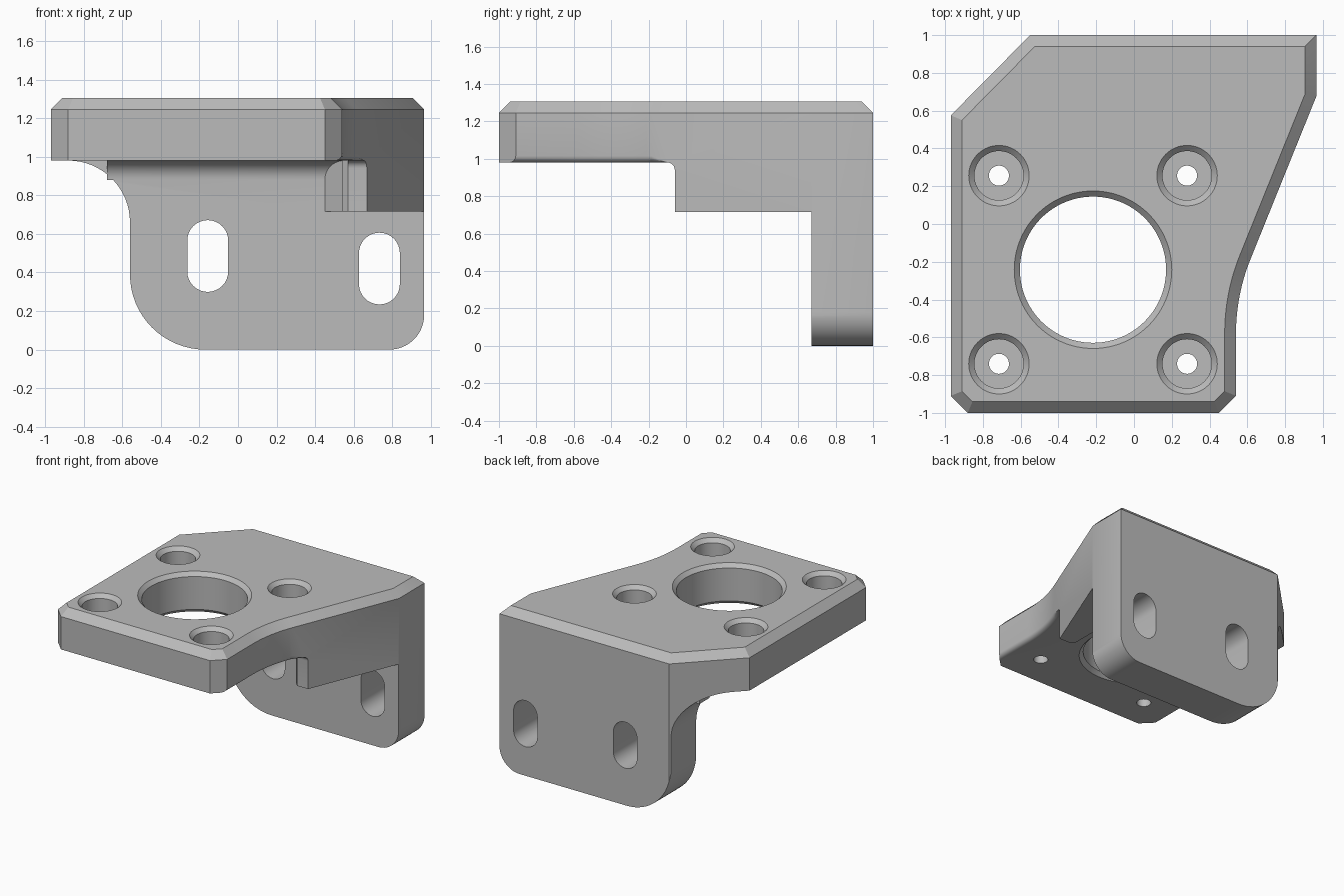
import bpy, bmesh
from math import sin, cos, pi, radians

cube = bpy.data.objects.get("Cube")
if cube:
    bpy.data.objects.remove(cube, do_unlink=True)

grey = bpy.data.materials.new("plain_grey")
grey.use_nodes = True
grey.diffuse_color = (0.5, 0.5, 0.5, 1)
grey.node_tree.nodes["Principled BSDF"].inputs["Base Color"].default_value = (0.5, 0.5, 0.5, 1)


def arc(cx, cy, r, a, b, n=16):
    angles = [radians(a + (b - a) * i / n) for i in range(n + 1)]
    return [(cx + r * cos(t), cy + r * sin(t)) for t in angles]


def make_object(name, bm):
    bmesh.ops.recalc_face_normals(bm, faces=bm.faces)
    mesh = bpy.data.meshes.new(name)
    bm.to_mesh(mesh)
    bm.free()
    mesh.materials.append(grey)
    ob = bpy.data.objects.new(name, mesh)
    bpy.context.collection.objects.link(ob)
    return ob


def prism(name, points, lo, hi, axis="z", chamfer=0):
    """Extrude a flat outline along one axis, optionally chamfering its far rim."""
    place = {"x": lambda u, v, w: (w, u, v),
             "y": lambda u, v, w: (u, w, v),
             "z": lambda u, v, w: (u, v, w)}[axis]
    bm = bmesh.new()
    near = [bm.verts.new(place(u, v, lo)) for u, v in points]
    far = [bm.verts.new(place(u, v, hi - chamfer)) for u, v in points]
    bm.faces.new(near[::-1])
    cap = bm.faces.new(far)
    for i in range(len(points)):
        j = (i + 1) % len(points)
        bm.faces.new((near[i], near[j], far[j], far[i]))
    bmesh.ops.recalc_face_normals(bm, faces=bm.faces)
    if chamfer:
        bmesh.ops.inset_region(bm, faces=[cap], thickness=chamfer, depth=chamfer,
                               use_even_offset=True)
    return make_object(name, bm)


def turned(name, x, y, profile, n=64):
    """Closed round solid from (radius, height) pairs."""
    bm = bmesh.new()
    rings = [[bm.verts.new((x + r * cos(2 * pi * i / n), y + r * sin(2 * pi * i / n), z))
              for i in range(n)] for r, z in profile]
    for a, b in zip(rings, rings[1:]):
        for i in range(n):
            j = (i + 1) % n
            bm.faces.new((a[i], a[j], b[j], b[i]))
    bm.faces.new(rings[0])
    bm.faces.new(rings[-1])
    return make_object(name, bm)


def combine(ob, other, operation):
    mod = ob.modifiers.new("combine", "BOOLEAN")
    mod.operation, mod.solver, mod.object = operation, "EXACT", other
    bpy.context.view_layer.objects.active = ob
    bpy.ops.object.modifier_apply(modifier=mod.name)
    bpy.data.objects.remove(other, do_unlink=True)


UNDER, TOP = 0.98, 1.305

# Full plan outline with chamfered top rim
plan = [(-0.97, 0.575), (-0.97, -0.91), (-0.88, -1), (0.45, -1), (0.54, -0.91)]
plan += arc(1.59, -0.58, 1.05, 180, 158)
plan += [(0.965, 0.675), (0.965, 1), (-0.55, 1)]
bracket = prism("mounting_bracket", plan, -0.1, TOP, chamfer=0.06)

# Oversized stock: top slab, back wall, side rib and inner fillet
stock = prism("slab", [(-2, -2), (2, -2), (2, 2), (-2, 2)], UNDER, 1.6)
wall = arc(-0.88, 0.66, 0.32, 90, 0) + arc(-0.17, 0.39, 0.39, 180, 270)
wall += arc(0.785, 0.18, 0.18, 270, 360) + [(1.2, 0.2), (1.2, 1.1), (-0.88, 1.1)]
combine(stock, prism("back_wall", wall, 0.67, 1.3, "y"), "UNION")
rib = [(0.57, -0.06), (1.3, -0.06), (1.3, 0.76), (0.45, 0.76), (0.45, 0.67),
       (0.54, 0.58), (0.54, -0.03)]
combine(stock, prism("side_rib", rib, 0.715, 1.15), "UNION")
fillet = arc(0.57, 0.88, 0.1, 90, 0, 10) + [(0.8, 0.88), (0.8, 1.05), (0.57, 1.05)]
combine(stock, prism("inner_fillet", fillet, -0.68, 0.56, "x"), "UNION")
front_fillet = arc(-0.1, 0.94, 0.04, 90, 0, 6) + [(0.02, 0.94), (0.02, 1.06), (-0.1, 1.06)]
combine(stock, prism("rib_fillet", front_fillet, 0.57, 1.3, "x"), "UNION")
combine(bracket, stock, "INTERSECT")

# Rounded lower edge beside the rib
bm = bmesh.new()
bm.from_mesh(bracket.data)
edges = [e for e in bm.edges
         if all(abs(v.co.z - UNDER) < 0.002 and v.co.x > 0.535 and v.co.y < -0.18
                for v in e.verts) and len(e.link_faces) == 2
         and any(abs(f.normal.z) < 0.1 for f in e.link_faces)]
bmesh.ops.bevel(bm, geom=edges, offset=0.035, segments=4, profile=0.5, affect="EDGES")
bm.to_mesh(bracket.data)
bm.free()

# Central bore with chamfered rims
CX, CY = -0.217, -0.242
bore = [(0.417, 0.9), (0.417, UNDER), (0.387, UNDER + 0.03), (0.387, TOP - 0.03),
        (0.417, TOP), (0.417, 1.4)]
combine(bracket, turned("bore", CX, CY, bore, 96), "DIFFERENCE")

# Four counterbored screw holes
screw = [(0.053, 0.9), (0.053, 1.12), (0.13, 1.12), (0.13, TOP - 0.03),
         (0.16, TOP), (0.16, 1.4)]
for sx in (-1, 1):
    for sy in (-1, 1):
        cutter = turned("screw_hole", CX + sx * 0.498, CY + sy * 0.498, screw)
        combine(bracket, cutter, "DIFFERENCE")

# Two upright slots through the back wall
for x, z in ((-0.157, 0.485), (0.733, 0.42)):
    slot = arc(x, z + 0.08, 0.106, 0, 180) + arc(x, z - 0.08, 0.106, 180, 360)
    combine(bracket, prism("slot", slot, 0.5, 1.2, "y"), "DIFFERENCE")

# One material throughout, smooth curves with sharp edges
bracket.data.materials.clear()
bracket.data.materials.append(grey)
for face in bracket.data.polygons:
    face.material_index = 0
bpy.ops.object.select_all(action="DESELECT")
bracket.select_set(True)
bpy.context.view_layer.objects.active = bracket
bpy.ops.object.shade_smooth_by_angle(angle=radians(30))
